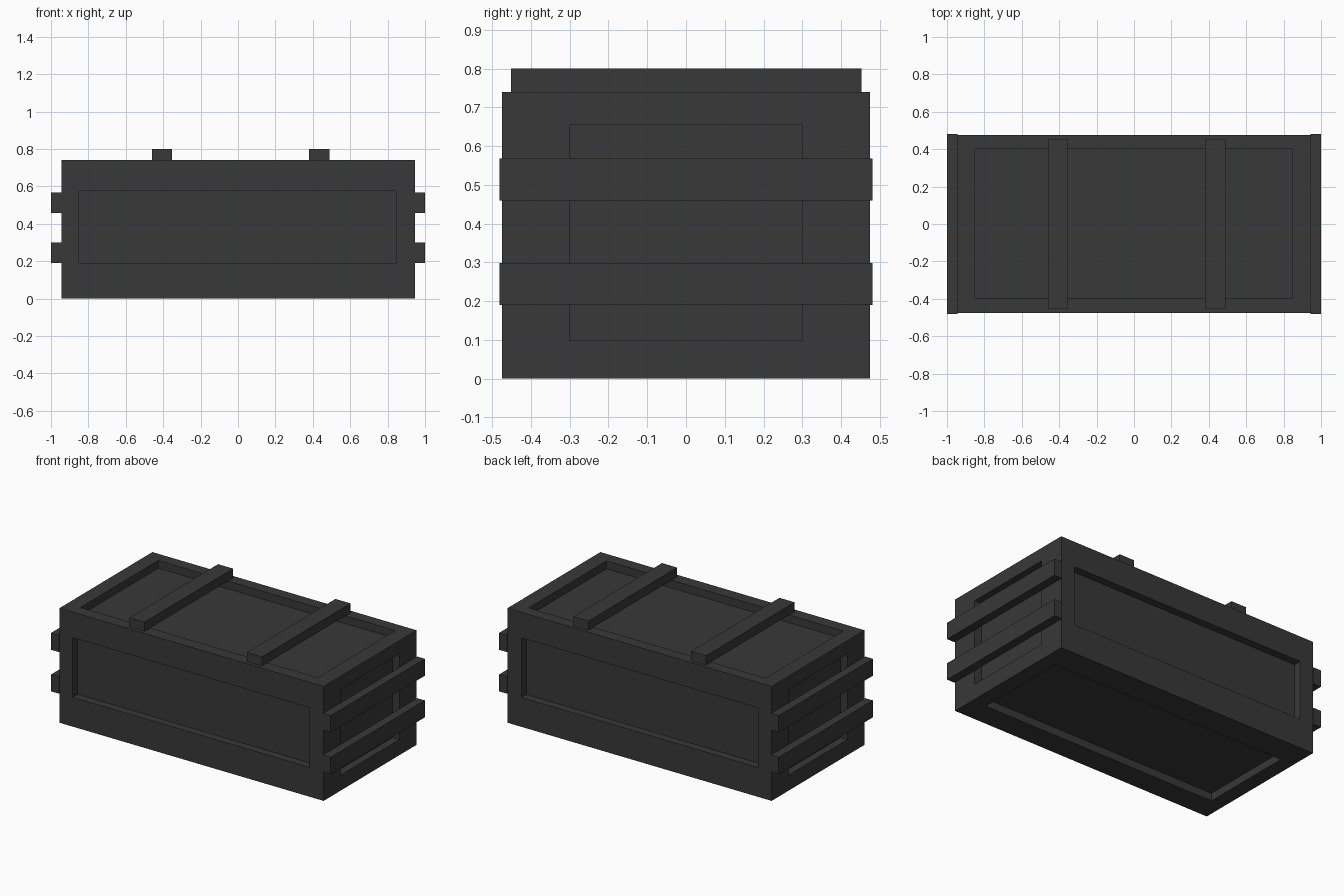
import bpy, bmesh
from mathutils import Vector

if "Cube" in bpy.data.objects:
    bpy.data.objects.remove(bpy.data.objects["Cube"])

HALF = Vector((0.945, 0.475, 0.37))   # crate half sizes
MID = Vector((0, 0, 0.37))            # crate centre
DEPTH = 0.05                          # panel recess depth

dark = bpy.data.materials.new("dark_grey")
dark.diffuse_color = (0.04, 0.04, 0.04, 1)
dark.use_nodes = True
dark.node_tree.nodes["Principled BSDF"].inputs["Base Color"].default_value = dark.diffuse_color


def finish(name, bm):
    bmesh.ops.remove_doubles(bm, verts=bm.verts, dist=1e-5)
    bmesh.ops.recalc_face_normals(bm, faces=bm.faces)
    mesh = bpy.data.meshes.new(name)
    bm.to_mesh(mesh)
    bm.free()
    mesh.materials.append(dark)
    obj = bpy.data.objects.new(name, mesh)
    bpy.context.collection.objects.link(obj)
    return obj


def box(name, lo, hi):
    lo, hi = Vector(lo), Vector(hi)
    bm = bmesh.new()
    bmesh.ops.create_cube(bm, size=1)
    bmesh.ops.scale(bm, vec=hi - lo, verts=bm.verts)
    bmesh.ops.translate(bm, vec=(lo + hi) / 2, verts=bm.verts)
    return finish(name, bm)


def recessed_side(bm, axis, sign, u_range, v_range):
    """One crate wall: border frame, recess walls and sunken panel."""
    u, v = [a for a in range(3) if a != axis]

    def ring(ur, vr, inset):
        verts = []
        for i, j in ((0, 0), (1, 0), (1, 1), (0, 1)):
            p = Vector()
            p[axis] = MID[axis] + sign * (HALF[axis] - inset)
            p[u], p[v] = ur[i], vr[j]
            verts.append(bm.verts.new(p))
        return verts

    full = [(MID[a] - HALF[a], MID[a] + HALF[a]) for a in (u, v)]
    rings = [ring(*full, 0), ring(u_range, v_range, 0), ring(u_range, v_range, DEPTH)]
    for a, b in zip(rings, rings[1:]):
        for i in range(4):
            k = (i + 1) % 4
            bm.faces.new((a[i], a[k], b[k], b[i]))
    bm.faces.new(rings[-1])


# crate body with a sunken panel on every side
bm = bmesh.new()
long_x = (-0.85, 0.845)
for s in (-1, 1):
    recessed_side(bm, 0, s, (-0.30, 0.30), (0.10, 0.655))
    recessed_side(bm, 1, s, long_x, (0.19, 0.575))
recessed_side(bm, 2, 1, long_x, (-0.395, 0.40))
recessed_side(bm, 2, -1, long_x, (-0.32, 0.30))
finish("crate_body", bm)

# two battens across the lid
for name, x in (("left", -0.46), ("right", 0.38)):
    box(f"lid_batten_{name}", (x, -0.452, 0.74), (x + 0.108, 0.453, 0.80))

# two rails across each end
for name, s in (("left", -1), ("right", 1)):
    for level, z in (("lower", 0.19), ("upper", 0.459)):
        xs = sorted((s * 0.945, s * 1.0))
        box(f"end_rail_{name}_{level}", (xs[0], -0.481, z), (xs[1], 0.481, z + 0.109))
